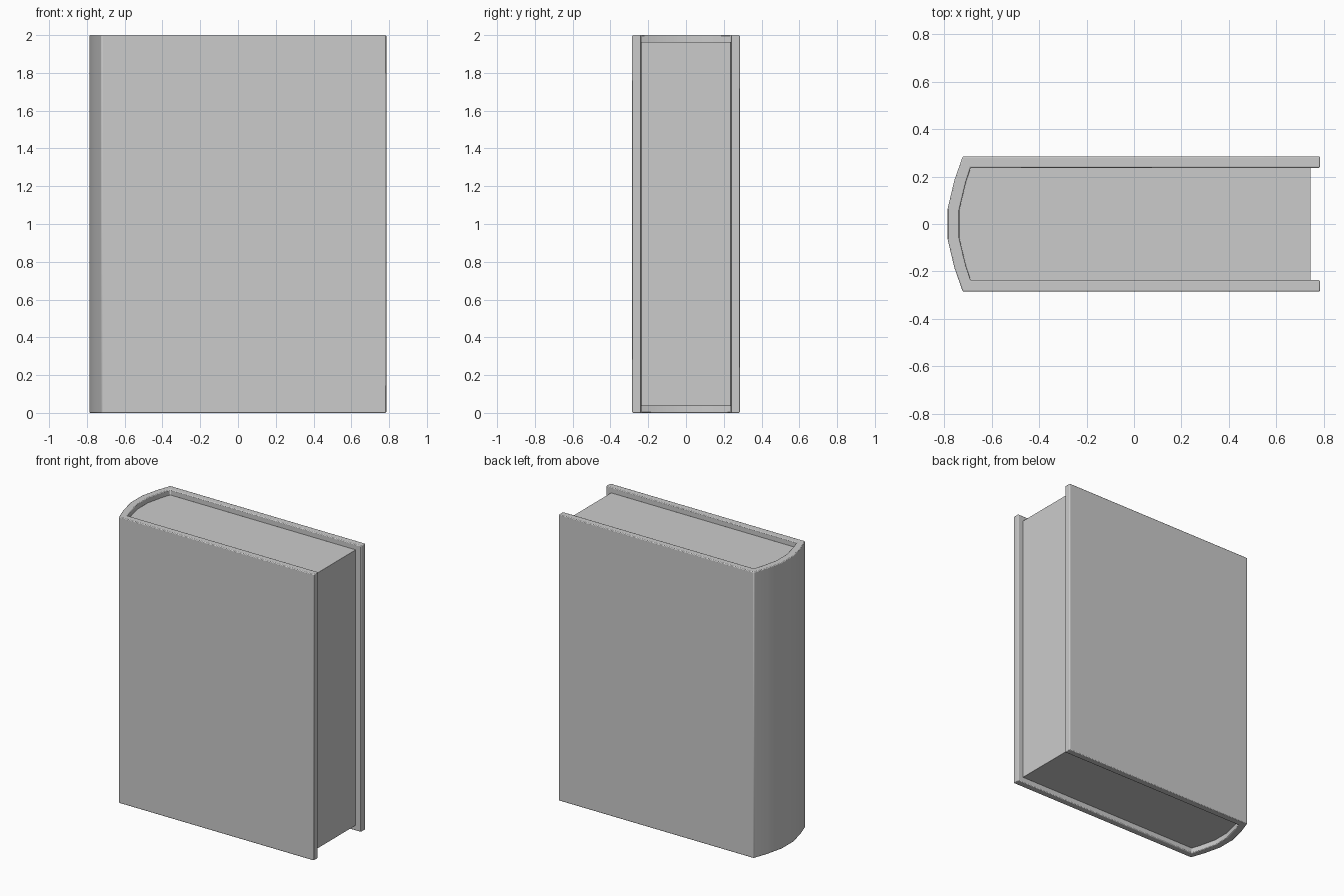
import bpy, bmesh, math

if "Cube" in bpy.data.objects:
    bpy.data.objects.remove(bpy.data.objects["Cube"])

def extrude_profile(name, pts, z0, z1, bevel):
    """Closed XY outline raised from z0 to z1, with softened edges."""
    bm = bmesh.new()
    face = bm.faces.new([bm.verts.new((x, y, z0)) for x, y in pts])
    ext = bmesh.ops.extrude_face_region(bm, geom=[face])
    top = [v for v in ext["geom"] if isinstance(v, bmesh.types.BMVert)]
    bmesh.ops.translate(bm, verts=top, vec=(0, 0, z1 - z0))
    bmesh.ops.recalc_face_normals(bm, faces=bm.faces)
    mesh = bpy.data.meshes.new(name)
    bm.to_mesh(mesh)
    bm.free()
    obj = bpy.data.objects.new(name, mesh)
    bpy.context.collection.objects.link(obj)
    mod = obj.modifiers.new("soft_edges", "BEVEL")
    mod.width = bevel
    mod.segments = 2
    mod.limit_method = "ANGLE"
    mod.angle_limit = math.radians(40)
    bpy.ops.object.select_all(action="DESELECT")
    obj.select_set(True)
    bpy.context.view_layer.objects.active = obj
    bpy.ops.object.shade_smooth_by_angle(angle=math.radians(30))
    return obj

def mirrored(half):
    return half + [(x, -y) for x, y in reversed(half)]

# Half outlines (+y side), from fore edge round to the spine
outer = [(0.785, 0.285), (-0.723, 0.285), (-0.758, 0.185), (-0.787, 0.063)]
inner = [(-0.69, 0.237), (-0.71, 0.175), (-0.738, 0.058)]

# Cover: two boards joined by a faceted rounded spine
extrude_profile("cover", mirrored(outer) + mirrored([(0.785, 0.237)] + inner)[::-1],
                0.0, 2.0, 0.005)

# Page block, recessed at top, bottom and fore edge
extrude_profile("pages", mirrored([(0.745, 0.237)] + inner), 0.037, 1.963, 0.001)
